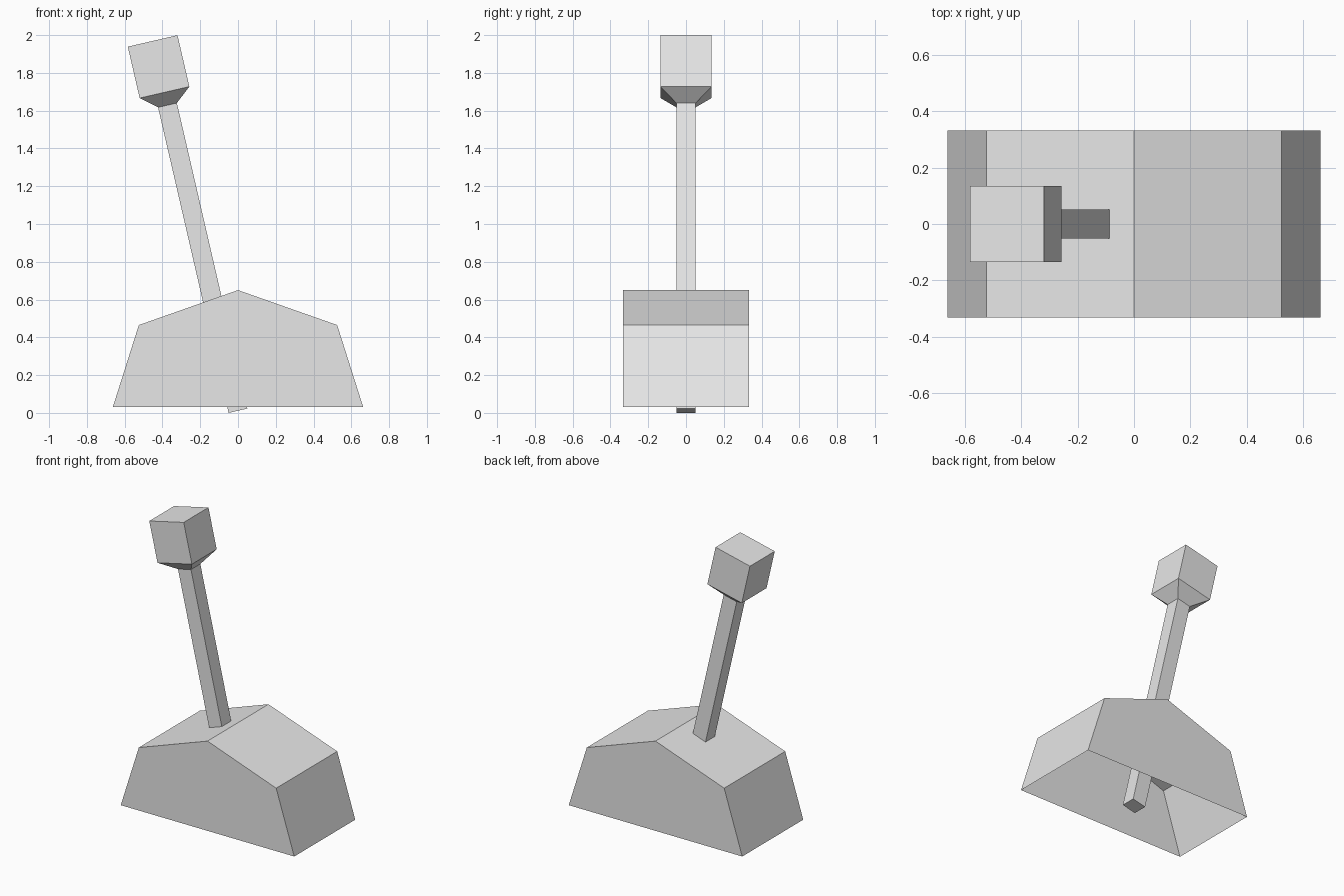
import bpy
import bmesh
import math
from mathutils import Matrix

if "Cube" in bpy.data.objects:
    bpy.data.objects.remove(bpy.data.objects["Cube"], do_unlink=True)

# Single plain grey material
GREY = (0.8, 0.8, 0.8, 1.0)
grey = bpy.data.materials.new("light_grey")
grey.use_nodes = True
grey.diffuse_color = GREY
grey.node_tree.nodes["Principled BSDF"].inputs["Base Color"].default_value = GREY


def finish(name, bm, matrix=None):
    """Turn a bmesh into a flat-shaded object."""
    bmesh.ops.recalc_face_normals(bm, faces=bm.faces)
    if matrix:
        bm.transform(matrix)
    mesh = bpy.data.meshes.new(name)
    bm.to_mesh(mesh)
    bm.free()
    mesh.materials.append(grey)
    obj = bpy.data.objects.new(name, mesh)
    bpy.context.collection.objects.link(obj)
    return obj


def square_loft(name, rings, cap_start, cap_end, matrix):
    """Join square sections, each given as (height, half width)."""
    bm = bmesh.new()
    loops = [[bm.verts.new((sx * r, sy * r, h))
              for sx, sy in ((-1, -1), (1, -1), (1, 1), (-1, 1))]
             for h, r in rings]
    for low, high in zip(loops, loops[1:]):
        for i in range(4):
            j = (i + 1) % 4
            bm.faces.new((low[i], low[j], high[j], high[i]))
    if cap_start:
        bm.faces.new(loops[0][::-1])
    if cap_end:
        bm.faces.new(loops[-1])
    return finish(name, bm, matrix)


# Base: hollow ridged housing, open underneath
half = [(0.663, 0.03), (0.525, 0.465)]
profile = half + [(0, 0.65)] + [(-x, z) for x, z in reversed(half)]
bm = bmesh.new()
front, back = [[bm.verts.new((x, y, z)) for x, z in profile]
               for y in (-0.333, 0.333)]
bm.faces.new(front)
bm.faces.new(back[::-1])
for i in range(len(profile) - 1):
    bm.faces.new((front[i], back[i], back[i + 1], front[i + 1]))
finish("base_housing", bm)

# Lever: leaning square rod passing through the base, with a block knob
lean = Matrix.Translation((0, 0, 0.0115)) @ Matrix.Rotation(math.radians(-13), 4, "Y")
ROD, KNOB = 0.051, 0.135
NECK, TOP = 1.66, 2.009
square_loft("lever_rod", [(0, ROD), (NECK, ROD)], True, False, lean)
square_loft("lever_knob", [(NECK, ROD), (1.73, KNOB), (TOP, KNOB)], False, True, lean)
